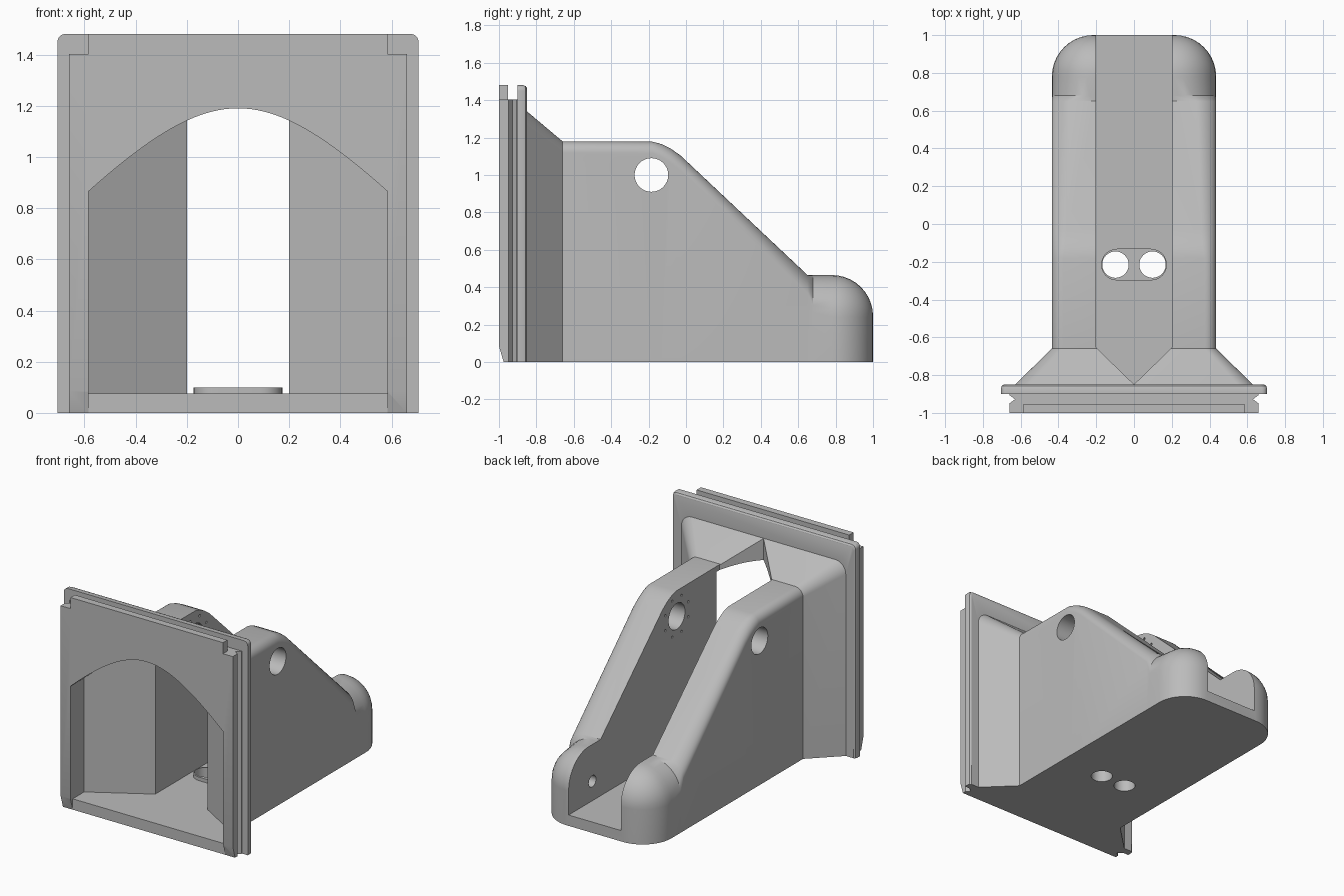
import bpy, bmesh, math
from mathutils import Vector

cube = bpy.data.objects.get("Cube")
if cube:
    bpy.data.objects.remove(cube, do_unlink=True)

grey = bpy.data.materials.new("plain grey")
grey.use_nodes = True
COLOUR = (0.5, 0.5, 0.5, 1)
grey.diffuse_color = COLOUR
grey.node_tree.nodes["Principled BSDF"].inputs["Base Color"].default_value = COLOUR


def loft(name, rings):
    """Skin a row of equal-length point rings and cap both ends."""
    bm = bmesh.new()
    rows = [[bm.verts.new(p) for p in ring] for ring in rings]
    n = len(rows[0])
    for a, b in zip(rows, rows[1:]):
        for i in range(n):
            j = (i + 1) % n
            bm.faces.new((a[i], a[j], b[j], b[i]))
    bm.faces.new(rows[0])
    bm.faces.new(rows[-1])
    bmesh.ops.recalc_face_normals(bm, faces=bm.faces)
    mesh = bpy.data.meshes.new(name)
    bm.to_mesh(mesh)
    bm.free()
    mesh.materials.append(grey)
    obj = bpy.data.objects.new(name, mesh)
    bpy.context.collection.objects.link(obj)
    return obj


def prism(name, pts, axis, lo, hi):
    """Extrude a 2D outline along an axis; the other two axes keep their order."""
    def place(p, d):
        v = list(p)
        v.insert("xyz".index(axis), d)
        return Vector(v)
    return loft(name, [[place(p, d) for p in pts] for d in (lo, hi)])


def box(name, x, y, z):
    return prism(name, [(x[0], y[0]), (x[1], y[0]), (x[1], y[1]), (x[0], y[1])], "z", *z)


def circle(cx, cy, r, n=32):
    return [(cx + r * math.cos(math.tau * i / n), cy + r * math.sin(math.tau * i / n))
            for i in range(n)]


def mirrored(half):
    """Close a right-hand outline with its mirror image in x."""
    return half + [(-x, y) for x, y in reversed(half) if x != 0]


def arch_section(y, w, h, r, n=8):
    """Upright section with rounded top corners, flat on the ground."""
    half = [(w, 0)]
    for i in range(n + 1):
        a = math.pi / 2 * i / n
        half.append((w - r + r * math.cos(a), h - r + r * math.sin(a)))
    return [(x, y, z) for x, z in mirrored(half)]


def combine(target, tool, operation):
    mod = target.modifiers.new("combine", "BOOLEAN")
    mod.operation = operation
    mod.solver = "EXACT"
    mod.object = tool
    bpy.context.view_layer.update()
    mesh = bpy.data.meshes.new_from_object(
        target.evaluated_get(bpy.context.evaluated_depsgraph_get()))
    target.modifiers.clear()
    target.data = mesh
    bpy.data.objects.remove(tool, do_unlink=True)


# Body: flared front, level top, slope and rounded rear end
stations = [(-0.87, 0.63, 1.34, 0.08), (-0.85, 0.63, 1.34, 0.08),
            (-0.66, 0.435, 1.18, 0.06), (-0.18, 0.435, 1.178, 0.06),
            (-0.13, 0.435, 1.165, 0.07), (-0.08, 0.435, 1.14, 0.075),
            (-0.03, 0.435, 1.105, 0.08), (0.65, 0.435, 0.465, 0.1),
            (0.68, 0.435, 0.465, 0.2)]
R = 0.22
for i in range(11):
    a = math.pi / 2 * i / 10
    t = R * (1 - math.cos(a))
    stations.append((1 - R + R * math.sin(a), 0.435 - t, 0.465 - t, R + 0.004 - t))
bracket = loft("bracket", [arch_section(*s) for s in stations])

# Flange with a softened back rim
flange = loft("flange", [arch_section(*s) for s in (
    (-0.9, 0.705, 1.48, 0.03), (-0.87, 0.705, 1.48, 0.03),
    (-0.857, 0.7, 1.475, 0.03), (-0.85, 0.69, 1.465, 0.03))])
combine(bracket, flange, "UNION")

# Front plate with a V groove down each side, and the rail on its top
plate = prism("front_plate", mirrored([(0.66, -1), (0.66, -0.95), (0.63, -0.928),
                                       (0.66, -0.905), (0.66, -0.88)]), "z", 0, 1.403)
combine(bracket, plate, "UNION")
combine(bracket, box("top_rail", (-0.585, 0.585), (-1, -0.952), (1.3, 1.48)), "UNION")

# Arched front opening narrowing to the slot
FLOOR = 0.075
opening = prism("opening_cutter", mirrored([(0.585, -1.1), (0.585, -0.85),
                                            (0.2, -0.62), (0.2, -0.4)]), "z", FLOOR, 1.4)
curve = [(0.65, FLOOR - 0.1)]
for i in range(25):
    x = 0.65 * (1 - i / 24)
    curve.append((x, 1.69 - math.sqrt(0.25 + 1.26 * x * x)))
combine(opening, prism("arch_cutter", mirrored(curve), "y", -1.2, 0), "INTERSECT")
combine(bracket, opening, "DIFFERENCE")

# Slot between the two side walls, pointed toward the flange
slot = prism("slot_cutter", mirrored([(0, -0.849), (0.2, -0.655), (0.2, 1.1)]),
             "z", FLOOR, 1.6)
combine(bracket, slot, "DIFFERENCE")

# Bevelled foot of the plate and recessed sill
combine(bracket, prism("foot_cutter", [(-1.1, 0.085), (-1, 0.085), (-0.975, 0),
                                       (-0.97, -0.02), (-1.1, -0.02)], "x", -1, 1), "DIFFERENCE")
combine(bracket, box("sill_cutter", (-0.585, 0.585), (-1.1, -0.975), (-0.1, 0.08)), "DIFFERENCE")

# Raised oblong pad with two holes through the floor
pad = []
for i in range(13):
    a = math.pi * (i / 12 - 0.5)
    pad.append((0.09 + 0.084 * math.cos(a), -0.215 + 0.084 * math.sin(a)))
combine(bracket, prism("floor_pad", mirrored(pad), "z", 0.04, 0.1), "UNION")
for side in (-1, 1):
    combine(bracket, prism("floor_hole", circle(side * 0.098, -0.215, 0.07), "z", -0.1, 0.3),
            "DIFFERENCE")

# Cross holes: pivot right through, small blind sockets at the rear
combine(bracket, prism("pivot_hole", circle(-0.185, 1.0, 0.09), "x", -1, 1), "DIFFERENCE")
combine(bracket, prism("rear_socket", circle(0.74, 0.21, 0.04, 20), "x", -0.3, 0.3), "DIFFERENCE")

# Ring of tiny dimples around the pivot on the inner walls
for i in range(8):
    a = math.tau * (i + 0.5) / 8
    dot = circle(-0.185 + 0.135 * math.cos(a), 1 + 0.135 * math.sin(a), 0.009, 8)
    combine(bracket, prism("dimple", dot, "x", -0.212, 0.212), "DIFFERENCE")

bpy.ops.object.select_all(action="DESELECT")
bracket.select_set(True)
bpy.context.view_layer.objects.active = bracket
bpy.ops.object.shade_smooth_by_angle(angle=math.radians(28))
